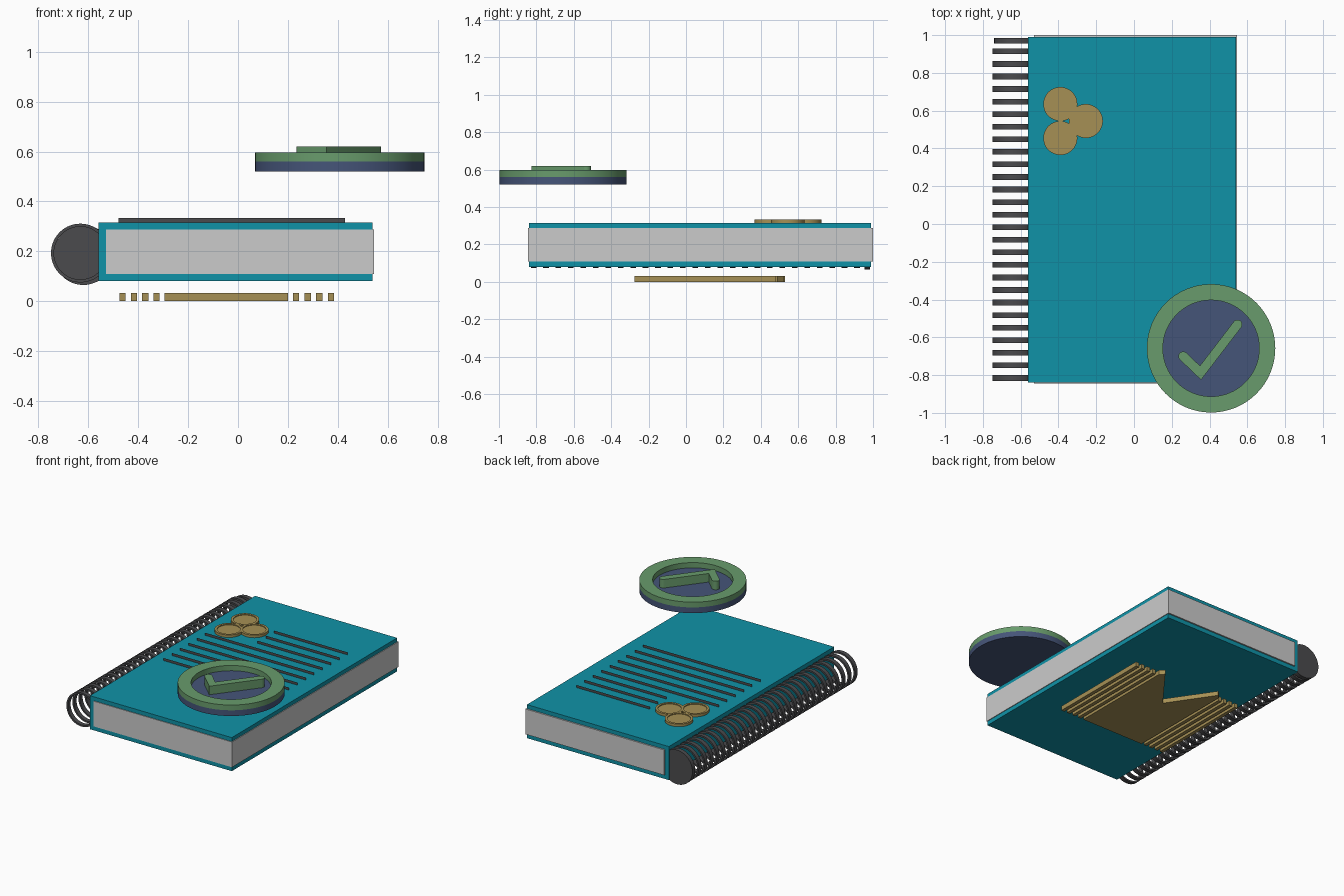
import bpy, bmesh
from math import cos, sin, pi, atan2

if "Cube" in bpy.data.objects:
    bpy.data.objects.remove(bpy.data.objects["Cube"])


def material(name, rgb):
    m = bpy.data.materials.new(name)
    m.diffuse_color = (*rgb, 1)
    m.use_nodes = True
    m.node_tree.nodes["Principled BSDF"].inputs["Base Color"].default_value = m.diffuse_color
    return m


TEAL = material("teal", (0.005, 0.29, 0.39))
GOLD = material("gold", (0.38, 0.28, 0.09))
GREEN = material("green", (0.14, 0.33, 0.15))
BLUE = material("blue", (0.06, 0.09, 0.19))
DARK = material("dark", (0.07, 0.07, 0.075))


def finish(name, bm, mat, smooth=False):
    bmesh.ops.recalc_face_normals(bm, faces=bm.faces)
    me = bpy.data.meshes.new(name)
    bm.to_mesh(me)
    bm.free()
    ob = bpy.data.objects.new(name, me)
    bpy.context.collection.objects.link(ob)
    if mat:
        me.materials.append(mat)
    if smooth:
        bpy.ops.object.select_all(action='DESELECT')
        ob.select_set(True)
        bpy.context.view_layer.objects.active = ob
        bpy.ops.object.shade_smooth_by_angle()
    return ob


def extrude(bm, pts, a, b, axis='z'):
    """Extrude a closed outline along z, or along y for (x, z) outlines."""
    put = (lambda p: (p[0], p[1], a)) if axis == 'z' else (lambda p: (p[0], a, p[1]))
    f = bm.faces.new([bm.verts.new(put(p)) for p in pts])
    r = bmesh.ops.extrude_face_region(bm, geom=[f])
    vs = [v for v in r['geom'] if isinstance(v, bmesh.types.BMVert)]
    bmesh.ops.translate(bm, verts=vs, vec=(0, 0, b - a) if axis == 'z' else (0, b - a, 0))


def prism(name, pts, a, b, mat, axis='z', smooth=False):
    bm = bmesh.new()
    extrude(bm, pts, a, b, axis)
    return finish(name, bm, mat, smooth)


def rect(x0, x1, y0, y1):
    return [(x0, y0), (x1, y0), (x1, y1), (x0, y1)]


def circle(cx, cy, r, n=48):
    return [(cx + r * cos(2 * pi * i / n), cy + r * sin(2 * pi * i / n)) for i in range(n)]


def lathe(bm, profile, n, place):
    """Spin a closed (radius, height) profile; place maps (u, v, h) to world."""
    rows = [[bm.verts.new(place(r * cos(2 * pi * i / n), r * sin(2 * pi * i / n), h))
             for r, h in profile] for i in range(n)]
    k = len(profile)
    for i in range(n):
        p, q = rows[i], rows[(i + 1) % n]
        for j in range(k):
            bm.faces.new((p[j], q[j], q[(j + 1) % k], p[(j + 1) % k]))


# Wrap-around cover and page block
prism("cover", [(-0.56, 0.08), (0.54, 0.08), (0.54, 0.11), (-0.53, 0.11),
                (-0.53, 0.285), (0.54, 0.285), (0.54, 0.315), (-0.56, 0.315)],
      -0.84, 0.99, TEAL, 'y')
prism("pages", rect(-0.53, 0.545, 0.11, 0.287), -0.845, 1.0, None, 'y')

# Binding rings and the round end plate
bm = bmesh.new()
for i in range(27):
    y = -0.815 + i * 0.0665
    lathe(bm, rect(0.106, 0.118, y - 0.015, y + 0.015), 40,
          lambda u, v, h: (-0.632 + u, h, 0.193 + v))
finish("binding_rings", bm, DARK, True)
prism("binding_end_plate", circle(-0.62, 0.185, 0.12), 0.955, 0.985, DARK, 'y', True)

# Thin upright ruled strips on the cover: three short, six long
bm = bmesh.new()
for i in range(9):
    y = 0.60 - i * 0.0925
    x0 = -0.14 if i < 3 else -0.48
    bm.faces.new([bm.verts.new(p) for p in
                  ((x0, y, 0.315), (0.43, y, 0.315), (0.43, y, 0.333), (x0, y, 0.333))])
finish("ruled_strips", bm, DARK)

# Coins with raised rims
for i, (x, y) in enumerate([(-0.39, 0.635), (-0.39, 0.455), (-0.255, 0.545)]):
    prism(f"coin_{i}", circle(x, y, 0.080), 0.315, 0.327, GOLD, smooth=True)
    bm = bmesh.new()
    lathe(bm, rect(0.074, 0.09, 0.315, 0.333), 48, lambda u, v, h: (x + u, y + v, h))
    finish(f"coin_rim_{i}", bm, GOLD, True)

# Floating badge: base disc, rim and tick
BX, BY = 0.408, -0.658
prism("badge_base", circle(BX, BY, 0.34, 64), 0.52, 0.56, BLUE, smooth=True)
bm = bmesh.new()
lathe(bm, rect(0.255, 0.34, 0.56, 0.597), 64, lambda u, v, h: (BX + u, BY + v, h))
finish("badge_rim", bm, GREEN, True)


def tick_outline(a, b, c, w):
    """Outline of a two-stroke tick with rounded ends."""
    t1, t2 = atan2(b[1] - a[1], b[0] - a[0]), atan2(c[1] - b[1], c[0] - b[0])

    def cap(p, t):
        return [(p[0] + w * cos(t + k * pi / 8), p[1] + w * sin(t + k * pi / 8))
                for k in range(9)]
    m = (t1 + t2) / 2
    d = w / cos((t2 - t1) / 2)
    inner = (b[0] - d * sin(m), b[1] + d * cos(m))
    outer = (b[0] + d * sin(m), b[1] - d * cos(m))
    return cap(a, t1 + pi / 2) + [outer] + cap(c, t2 - pi / 2) + [inner]


prism("badge_tick", tick_outline((0.26, -0.70), (0.352, -0.788), (0.548, -0.532), 0.025),
      0.56, 0.62, GREEN, smooth=True)

# Plain notched plate with side bars under the book
prism("underside_plate", [(-0.295, -0.275), (0.20, -0.275), (0.20, 0.49), (0.17, 0.52),
                          (-0.06, 0.22), (-0.27, 0.53), (-0.295, 0.51)], 0, 0.032, GOLD)
bm = bmesh.new()
for i in range(4):
    for x in (-0.4755 + i * 0.0455, 0.2205 + i * 0.0465):
        extrude(bm, rect(x, x + 0.025, -0.275, 0.48), 0, 0.032)
finish("underside_bars", bm, GOLD)
